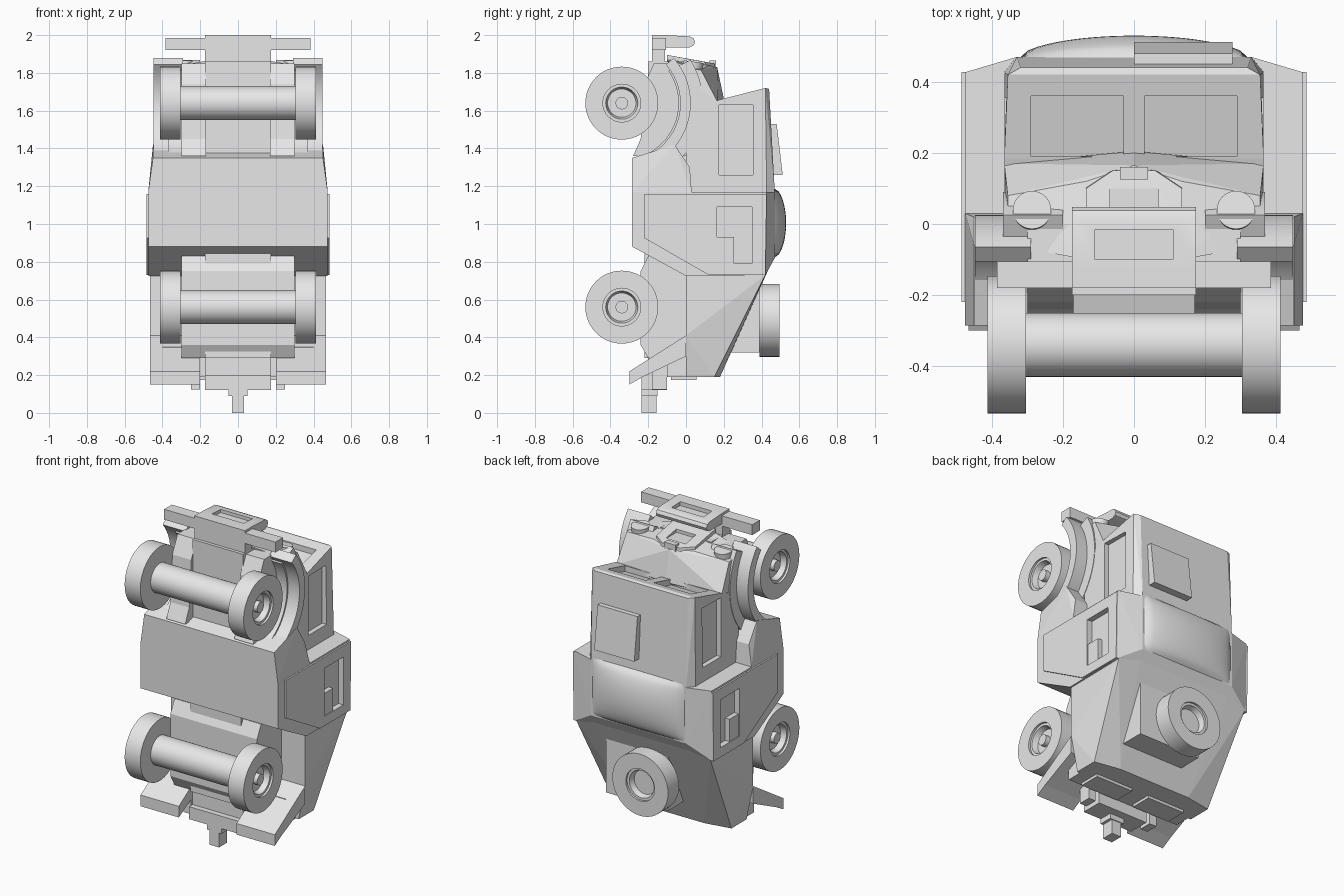
import bpy, bmesh
from math import cos, sin, radians, pi
from mathutils import Matrix, Vector

if "Cube" in bpy.data.objects:
    bpy.data.objects.remove(bpy.data.objects["Cube"], do_unlink=True)

grey = bpy.data.materials.new("plain grey")
grey.use_nodes = True
grey.diffuse_color = (0.8, 0.8, 0.8, 1)
grey.node_tree.nodes["Principled BSDF"].inputs["Base Color"].default_value = (0.8, 0.8, 0.8, 1)


def finish(name, bm, smooth=False):
    bmesh.ops.recalc_face_normals(bm, faces=bm.faces[:])
    mesh = bpy.data.meshes.new(name)
    bm.to_mesh(mesh)
    bm.free()
    mesh.materials.append(grey)
    ob = bpy.data.objects.new(name, mesh)
    bpy.context.scene.collection.objects.link(ob)
    if smooth:
        bpy.ops.object.select_all(action='DESELECT')
        ob.select_set(True)
        bpy.context.view_layer.objects.active = ob
        bpy.ops.object.shade_smooth_by_angle(angle=radians(35))
    return ob


def hull(name, points, mirror=True):
    """Convex solid around points, mirrored across the centre plane."""
    bm = bmesh.new()
    for x, y, z in points:
        for s in ((1, -1) if mirror else (1,)):
            bm.verts.new((x * s, y, z))
    out = bmesh.ops.convex_hull(bm, input=bm.verts[:])
    loose = [v for v in out["geom_interior"] + out["geom_unused"] if isinstance(v, bmesh.types.BMVert)]
    bmesh.ops.delete(bm, geom=list(set(loose)), context='VERTS')
    bmesh.ops.dissolve_limit(bm, angle_limit=0.01, verts=bm.verts[:], edges=bm.edges[:])
    return finish(name, bm)


def slab(name, x0, x1, profile, smooth=False):
    """Extrude a (y, z) outline from x0 to x1."""
    bm = bmesh.new()
    face = bm.faces.new([bm.verts.new((x0, y, z)) for y, z in profile])
    new = bmesh.ops.extrude_face_region(bm, geom=[face])["geom"]
    bmesh.ops.translate(bm, vec=(x1 - x0, 0, 0), verts=[v for v in new if isinstance(v, bmesh.types.BMVert)])
    return finish(name, bm, smooth)


def box(name, x0, x1, y0, y1, z0, z1):
    return slab(name, x0, x1, [(y0, z0), (y1, z0), (y1, z1), (y0, z1)])


def pair(func, name, x0, x1, *args):
    """Build a part on both sides."""
    return [func(side + name, s * x0, s * x1, *args) for side, s in (("left_", 1), ("right_", -1))]


def cut(target, cutters):
    for c in cutters:
        c.hide_render = True
        mod = target.modifiers.new("cut", 'BOOLEAN')
        mod.object = c
        mod.solver = 'EXACT'
        bpy.context.view_layer.objects.active = target
        bpy.ops.object.modifier_apply(modifier=mod.name)
        bpy.data.objects.remove(c, do_unlink=True)


def lathe(name, profile, place, steps=48):
    """Turn a (radius, height) profile about z, then place it."""
    bm = bmesh.new()
    vs = [bm.verts.new((r, 0, h)) for r, h in profile]
    es = [bm.edges.new(p) for p in zip(vs, vs[1:])]
    bmesh.ops.spin(bm, geom=vs + es, cent=(0, 0, 0), axis=(0, 0, 1), angle=2 * pi, steps=steps, use_duplicate=False)
    bmesh.ops.remove_doubles(bm, verts=bm.verts[:], dist=0.0005)
    bm.transform(place)
    return finish(name, bm, True)


def arc(r, a0, a1, n=18):
    return [(AXLE_Y + r * cos(radians(a0 + (a1 - a0) * i / n)),
             FRONT_Z + r * sin(radians(a0 + (a1 - a0) * i / n))) for i in range(n + 1)]


AXLE_Y, FRONT_Z, REAR_Z = -0.34, 1.64, 0.56

# Cab with recessed windshield panes and door windows
cab = hull("cab", [(.365, 0, 1.17), (.365, 0, 1.6), (.365, .185, 1.66), (.355, .42, 1.72),
                   (.32, .44, 1.715), (.365, .427, 1.17), (.33, .47, 1.17)])
pane = [(.19, 1.625), (.36, 1.67), (.36, 1.8), (.19, 1.8)]
cut(cab, pair(slab, "pane_cutter", .03, .29, pane) +
    pair(box, "window_cutter", .335, .5, .175, .355, 1.26, 1.63))
hull("cab_sill", [(.475, -.285, 1.17), (.45, -.285, 1.35), (.45, -.24, 1.35), (.45, -.06, 1.42),
                  (.45, .02, 1.3), (.475, .03, 1.17)])
slab("roof_hatch", 0, .277, [(.45, 1.26), (.512, 1.26), (.48, 1.53), (.44, 1.53)])

# Hood, nose and headlights
hull("hood", [(.355, -.06, 1.83), (.355, .08, 1.815), (.135, -.1, 1.87), (.135, .12, 1.84), (0, .165, 1.83),
              (.355, 0, 1.5), (.365, .17, 1.64), (0, .205, 1.64), (0, 0, 1.5)])
nose = hull("nose_panel", [(.135, -.1, 1.895), (.135, .1, 1.858), (.06, .15, 1.85), (.135, -.1, 1.7),
                           (.135, .12, 1.7), (.06, .16, 1.7)])
cut(nose, [box("grille_cutter", -.068, .068, .0, .1, 1.855, 2)])
box("hood_latch", -.04, .04, .125, .16, 1.8, 1.865)
for side, s in (("left", 1), ("right", -1)):
    lathe(side + "_headlight", [(0, 0), (.054, 0), (.054, .07), (0, .07)],
          Matrix.Translation((s * .287, .03, 1.79)) @ Matrix.Rotation(radians(-8), 4, 'X'), 32)

# Front fenders and inner wheel arches
pair(slab, "fender_flare", .29, .447, arc(.31, -72, 41) + arc(.365, 41, -66), True)
pair(slab, "arch_panel", .2, .368, arc(.3, -70, 35) + arc(.43, 32, -55), True)
pair(slab, "front_inner_arch", .17, .3, [(0, 1.36), (-.28, 1.36), (-.24, 1.45), (-.22, 1.74), (-.17, 1.85), (0, 1.85)])
pair(slab, "rear_inner_arch", 0, .3, [(0, .29), (-.2, .29), (-.24, .36), (-.24, .75), (-.2, .83), (0, .83)])
pair(slab, "step_tube", .38, .465, [(-.14 + .03 * cos(i * pi / 8), 1.19 + .03 * sin(i * pi / 8)) for i in range(16)], True)

# Mid body with side doors
mid = hull("mid_body", [(.475, -.285, 1.17), (.475, -.285, .88), (.475, 0, .725), (.475, .42, .73),
                        (.475, .427, 1.17), (.33, .47, 1.17), (.33, .47, .82)])
win = (.165, .35, .79, 1.09)
cut(mid, pair(box, "recess_cutter", .45, .6, *win))
doors = pair(slab, "door", .47, .485, [(-.22, 1.16), (-.22, .925), (.12, .73), (.42, .73), (.427, 1.16)])
for door in doors:
    cut(door, [box("door_cutter", -.6, .6, *win)])
pair(box, "door_handle_block", .44, .48, .165, .255, .79, .93)

# Pillowed rear roof
bm = bmesh.new()
bmesh.ops.create_grid(bm, x_segments=24, y_segments=20, size=1)
for v in bm.verts:
    u, w = v.co.x, v.co.y
    rise = max(0, (1 - u * u) * (1 - w * w)) ** 0.55
    v.co = Vector((u * .325, .465 + .065 * rise, 1.005 + w * .185))
finish("rear_roof", bm, True)

# Tail and sloped rear flaps
hull("tail", [(.465, 0, .74), (.465, .42, .73), (.33, .455, .8), (.465, 0, .41), (.42, 0, .19),
              (.42, .15, .19), (.25, .18, .19)])
pair(slab, "rear_flap", .2, .465, [(0, .41), (-.3, .22), (-.3, .15), (-.23, .19), (0, .3)])
pair(box, "flap_bracket", .2, .25, -.18, -.1, .125, .3)
pair(box, "tail_plate", .06, .32, -.08, .055, .173, .2)
box("tail_base", -.4, .4, -.1, .05, .19, .35)

# Chassis, rear bumper and hitch
box("chassis", -.175, .175, -.2, 0, .2, 1.86)
box("floor_link", -.175, .175, -.22, 0, .29, .855)
box("rear_bumper", -.175, .175, -.235, -.1, .122, .2)
box("hitch_plate", -.05, .05, -.235, -.15, .09, .13)
box("hitch", -.033, .033, -.235, -.155, 0, .1)

# Front bumper and guard
box("bumper_mount", -.175, .175, -.18, -.11, 1.82, 1.95)
box("front_bumper", -.385, .385, -.18, -.105, 1.92, 1.985)
guard = slab("bumper_guard", -.175, .175, [(-.18, 1.935), (.02, 1.935), (.04, 1.945), (.048, 1.965),
                                         (.038, 1.985), (.02, 1.993), (-.11, 2), (-.18, 2)], True)
cut(guard, [box("guard_cutter", -.11, .11, -.1, -.015, 1.975, 2.1)])

# Wheels, axles and spare
tyre = [(0, 0), (.193, 0), (.193, .108), (.1, .108), (.1, .095), (.085, .095), (.075, .06)]
cap = [(.033, .06), (.033, .09), (0, .09)]
for end, z in (("front", FRONT_Z), ("rear", REAR_Z)):
    for side, s in (("left", 1), ("right", -1)):
        lathe(f"{end}_{side}_wheel", tyre + cap,
              Matrix.Translation((s * .304, AXLE_Y, z)) @ Matrix.Rotation(s * pi / 2, 4, 'Y'))
    lathe(end + "_axle", [(.09, -.31), (.09, .31)],
          Matrix.Translation((0, AXLE_Y, z)) @ Matrix.Rotation(pi / 2, 4, 'Y'))
lathe("spare_wheel", tyre + [(0, .06)],
      Matrix.Translation((-.03, .388, .49)) @ Matrix.Rotation(-pi / 2, 4, 'X'))
slab("spare_bracket", -.15, .28, [(.2, .32), (.39, .32), (.39, .66), (.3, .66)])
